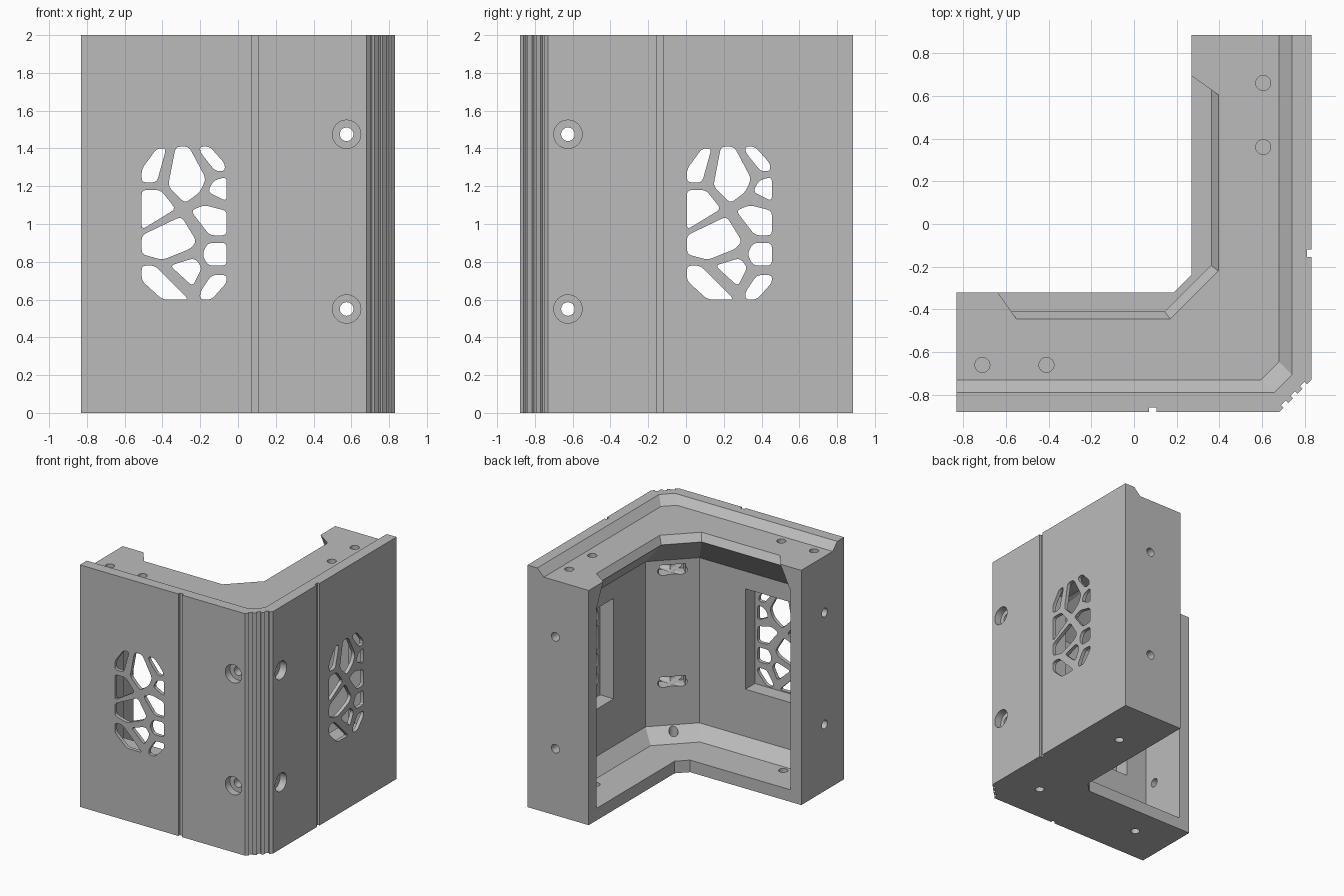
import bpy, bmesh, math
from mathutils import Matrix, Vector

if "Cube" in bpy.data.objects:
    bpy.data.objects.remove(bpy.data.objects["Cube"], do_unlink=True)

LEFT, RIGHT, FRONT, BACK = -0.83, 0.83, -0.88, 0.885
BOLT_HEIGHTS = (0.55, 1.475)

grey = bpy.data.materials.new("plain grey")
grey.use_nodes = True
colour = (0.5, 0.5, 0.5, 1)
grey.diffuse_color = colour
grey.node_tree.nodes["Principled BSDF"].inputs["Base Color"].default_value = colour


def finish(name, bm):
    bmesh.ops.recalc_face_normals(bm, faces=bm.faces)
    mesh = bpy.data.meshes.new(name)
    bm.to_mesh(mesh)
    bm.free()
    mesh.materials.append(grey)
    obj = bpy.data.objects.new(name, mesh)
    bpy.context.collection.objects.link(obj)
    return obj


def add_loft(bm, rings):
    """Skin a stack of closed rings and cap both ends."""
    rows = [[bm.verts.new(p) for p in ring] for ring in rings]
    n = len(rows[0])
    for low, high in zip(rows, rows[1:]):
        for i in range(n):
            j = (i + 1) % n
            bm.faces.new((low[i], low[j], high[j], high[i]))
    bm.faces.new(rows[0])
    bm.faces.new(rows[-1])


def loft(name, levels):
    bm = bmesh.new()
    add_loft(bm, [[(x, y, z) for x, y in ring] for z, ring in levels])
    sides = [f for f in bm.faces if len(f.verts) == 4]
    bmesh.ops.triangulate(bm, faces=sides)
    return finish(name, bm)


def cut(cutter):
    """Subtract a cutter from the bracket, then discard it."""
    cutter.hide_render = True
    mod = bracket.modifiers.new(cutter.name, "BOOLEAN")
    mod.operation, mod.solver, mod.object = "DIFFERENCE", "EXACT", cutter
    bpy.ops.object.select_all(action="DESELECT")
    bpy.context.view_layer.objects.active = bracket
    bracket.select_set(True)
    bpy.ops.object.modifier_apply(modifier=mod.name)
    bpy.data.objects.remove(cutter, do_unlink=True)


def cut_bore(start, end, radius):
    a, b = Vector(start), Vector(end)
    turn = (b - a).to_track_quat("Z", "Y").to_matrix().to_4x4()
    bm = bmesh.new()
    bmesh.ops.create_cone(bm, cap_ends=True, segments=32, radius1=radius,
                          radius2=radius, depth=(b - a).length,
                          matrix=Matrix.Translation((a + b) / 2) @ turn)
    cut(finish("bore_cutter", bm))


def cut_box(centre, size, angle=0):
    bm = bmesh.new()
    place = Matrix.Translation(centre) @ Matrix.Rotation(angle, 4, "Z")
    bmesh.ops.create_cube(bm, size=1, matrix=place @ Matrix.Diagonal((*size, 1)))
    cut(finish("box_cutter", bm))


def arm(depth, corner, end):
    """Both legs of the corner at a depth behind the outer faces."""
    x, y = RIGHT - depth, FRONT + depth
    return [(LEFT + end, y), (x - corner, y), (x, y + corner), (x, BACK - end)]


def band(depth, corner, end, inner_depth, inner_end):
    return arm(depth, corner, end) + arm(inner_depth, 0.083, inner_end)[::-1]


def notch(centre, along, width, depth):
    """Square groove in an outline that runs anticlockwise."""
    c, t = Vector(centre), Vector(along).normalized()
    n = Vector((-t.y, t.x)) * depth
    a, b = c - t * width / 2, c + t * width / 2
    return [tuple(p) for p in (a, a + n, b + n, b)]


# Corner bracket body with decorative grooves
outer = arm(0, 0.15, 0)
outline = outer[:1] + notch((0.088, FRONT), (1, 0), 0.035, 0.02) + outer[1:2]
for step in (-1, 0, 1):
    outline += notch((0.755 + step * 0.044, -0.805 + step * 0.044), (1, 1), 0.03, 0.016)
outline += outer[2:3] + notch((RIGHT, -0.138), (0, 1), 0.035, 0.02) + outer[3:]
outline += arm(0.56, 0.083, 0)[::-1]
bracket = loft("corner_bracket", [(0, outline), (2, outline)])

# Sloped lip around the top outer edge
cut(loft("lip_cutter", [(z, band(d, 0.085, -0.1, 0.7, -0.1))
                        for z, d in ((1.94, 0.15), (2.06, 0.03))]))

# Open inner cavity with sloped floor and ceiling: height, depth, end insets
cavity = []
for z, depth, end, mouth_end in (
        (0.1, 0.255, 0.1, 0.1), (0.2, 0.155, 0.1, 0.1), (1.565, 0.155, 0.1, 0.1),
        (1.76, 0.35, 0.18, 0.1), (1.88, 0.47, 0.225, 0.155),
        (1.94, 0.435, 0.28, 0.185), (2.05, 0.435, 0.28, 0.185)):
    corner = 0.289 - 0.229 * (depth - 0.155)
    cavity.append((z, band(depth, corner, end, 0.57, mouth_end)))
cut(loft("cavity_cutter", cavity))

# Vent cells in hundredths: distance along the face, height
cells = (
    ((-51, 129), (-43, 140), (-38, 140), (-43, 122), (-51, 122)),
    ((-33, 141), (-26, 141), (-17, 124), (-20, 117), (-28, 111), (-37, 120)),
    ((-20, 141), (-15, 141), (-7, 132), (-7, 128), (-12, 128), (-20, 138)),
    ((-13, 123), (-6, 125), (-6, 112), (-16, 117)),
    ((-51, 118), (-41, 118), (-33, 108), (-51, 97)),
    ((-18, 110), (-6, 107), (-6, 94), (-15, 94), (-25, 107)),
    ((-51, 94), (-30, 104), (-22, 91), (-25, 87), (-40, 81), (-51, 84)),
    ((-16, 90), (-6, 90), (-6, 78), (-16, 78), (-19, 84)),
    ((-36, 78), (-23, 82), (-19, 77), (-24, 67)),
    ((-51, 78), (-44, 78), (-26, 60), (-40, 60), (-51, 70)),
    ((-14, 73), (-6, 73), (-6, 69), (-14, 60), (-20, 60), (-20, 64)),
)


def rounded(points):
    pts = [Vector(p) / 100 for p in points]
    result = []
    for i, p in enumerate(pts):
        ends = []
        for q in (pts[i - 1], pts[(i + 1) % len(pts)]):
            ends.append(p + (q - p) * min(0.4, 0.025 / (q - p).length))
        for t in (0, 0.33, 0.67, 1):
            result.append(ends[0] * (1 - t) ** 2 + p * 2 * t * (1 - t) + ends[1] * t * t)
    return result


def on_front(u, w, z):
    return (u, FRONT + w, z)


def on_side(u, w, z):
    return (RIGHT - w, u + 0.515, z)


# Vent grilles with a pocket behind each
for place in (on_front, on_side):
    bm = bmesh.new()
    for cell in cells:
        shape = rounded(cell)
        add_loft(bm, [[place(p.x, w, p.y) for p in shape] for w in (-0.05, 0.08)])
    cut(finish("vent_cutter", bm))
    size = (0.5, 0.15, 0.83) if place is on_front else (0.15, 0.5, 0.83)
    cut_box(place(-0.285, 0.105, 1.005), size)

# Bolt bores with counterbores, and nut slots in the inner corner
for z in BOLT_HEIGHTS:
    cut_bore((0.575, -1, z), (0.575, 1, z), 0.036)
    cut_bore((-1, -0.625, z), (1, -0.625, z), 0.036)
    cut_bore((0.575, -1, z), (0.575, FRONT + 0.06, z), 0.075)
    cut_bore((1, -0.625, z), (RIGHT - 0.06, -0.625, z), 0.075)
    cut_box((0.55, -0.6, z + 0.01), (0.2, 0.14, 0.08), math.pi / 4)

# Blind holes in the top flange, through holes in the floor
for x, y in ((-0.71, -0.66), (-0.41, -0.66), (0.605, 0.36), (0.605, 0.66)):
    cut_bore((x, y, 1.8), (x, y, 2.1), 0.035)
for x, y in ((-0.49, -0.57), (0.5, -0.55), (0.52, 0.44)):
    cut_bore((x, y, -0.1), (x, y, 0.3), 0.035)

bpy.ops.object.shade_smooth_by_angle(angle=math.radians(20))
